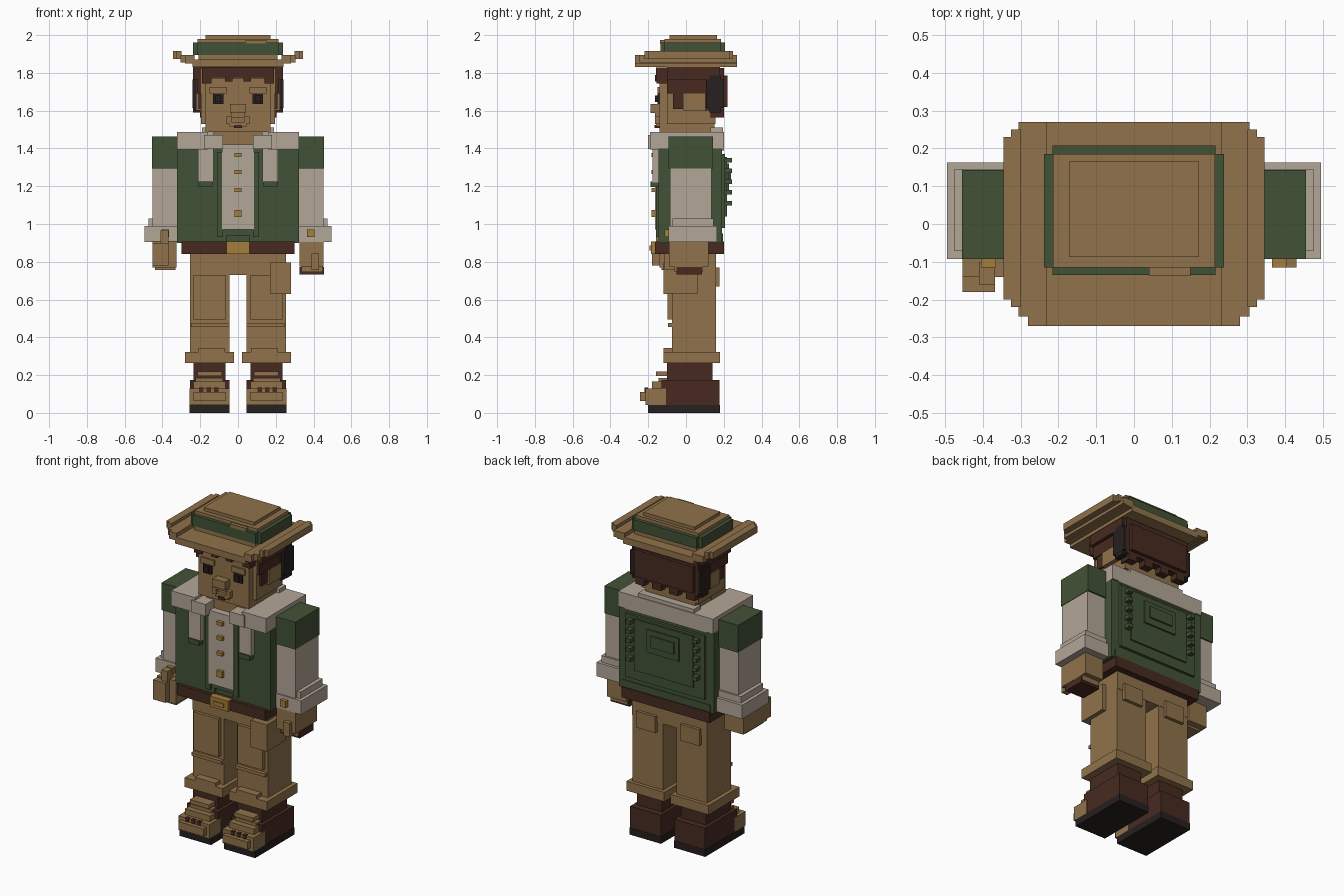
import bpy
import bmesh
from mathutils import Vector

old = bpy.data.objects.get("Cube")
if old:
    bpy.data.objects.remove(old, do_unlink=True)


def material(name, rgb):
    mat = bpy.data.materials.new(name)
    mat.use_nodes = True
    mat.diffuse_color = (*rgb, 1)
    mat.node_tree.nodes["Principled BSDF"].inputs["Base Color"].default_value = (*rgb, 1)
    return mat


TAN = material("tan", (.28, .17, .07))
GREEN = material("forest_green", (.055, .085, .037))
CREAM = material("cream", (.45, .38, .31))
BROWN = material("dark_brown", (.063, .023, .015))
BLACK = material("brown_black", (.021, .014, .014))
GOLD = material("gold", (.38, .21, .045))


def box(name, mat, x, y, z):
    """One block from its ranges; a single x is a half width."""
    if not isinstance(x, tuple):
        x = (-x, x)
    low, high = Vector((x[0], y[0], z[0])), Vector((x[1], y[1], z[1]))
    bm = bmesh.new()
    bmesh.ops.create_cube(bm, size=1)
    for v in bm.verts:
        v.co = (low + high) / 2 + v.co * (high - low)
    mesh = bpy.data.meshes.new(name)
    bm.to_mesh(mesh)
    bm.free()
    mesh.materials.append(mat)
    obj = bpy.data.objects.new(name, mesh)
    bpy.context.collection.objects.link(obj)


def pair(name, mat, x, y, z):
    """The same block on both sides of the body."""
    box("left_" + name, mat, x, y, z)
    box("right_" + name, mat, (-x[1], -x[0]), y, z)


# Hat brim, rising in steps towards the sides
box("brim_center", TAN, x=.24, y=(-.27, .27), z=(1.83, 1.87))
pair("brim_inner_step", TAN, x=(.23, .28), y=(-.27, .27), z=(1.85, 1.895))
pair("brim_middle_step", TAN, x=(.27, .305), y=(-.245, .27), z=(1.855, 1.895))
pair("brim_outer_step", TAN, x=(.3, .325), y=(-.22, .25), z=(1.873, 1.915))
pair("brim_edge", TAN, x=(.32, .345), y=(-.2, .23), z=(1.873, 1.915))

# Hat crown with its band
box("crown_base", TAN, x=.21, y=(-.13, .2), z=(1.86, 1.9))
box("hat_band_sides", GREEN, x=.238, y=(-.115, .185), z=(1.895, 1.96))
box("hat_band_ends", GREEN, x=.215, y=(-.135, .207), z=(1.895, 1.96))
box("crown_upper", TAN, x=.214, y=(-.115, .185), z=(1.95, 1.98))
box("crown_top", TAN, x=.172, y=(-.087, .165), z=(1.97, 2))
box("crown_fold", TAN, x=(.04, .15), y=(-.137, -.1), z=(1.955, 1.975))

# Head and neck
box("neck", TAN, x=.13, y=(-.12, .12), z=(1.38, 1.5))
box("head", TAN, x=.195, y=(-.1, .155), z=(1.53, 1.82))
box("face", TAN, x=.172, y=(-.14, 0), z=(1.487, 1.77))
box("jaw", TAN, x=.17, y=(-.1, .15), z=(1.487, 1.55))
pair("ear", TAN, x=(.18, .222), y=(-.015, .1), z=(1.6, 1.69))

# Facial features
pair("eye_frame", TAN, x=(.06, .15), y=(-.15, -.13), z=(1.69, 1.725))
pair("eye", BLACK, x=(.077, .132), y=(-.152, -.13), z=(1.635, 1.692))
pair("pupil", BLACK, x=(.09, .118), y=(-.165, -.14), z=(1.645, 1.68))
box("nose", TAN, x=.042, y=(-.187, -.13), z=(1.587, 1.635))
box("upper_lip", TAN, x=.035, y=(-.165, -.13), z=(1.565, 1.59))
pair("mouth_corner", TAN, x=(.035, .062), y=(-.165, -.13), z=(1.53, 1.57))
box("lower_lip", TAN, x=.045, y=(-.16, -.13), z=(1.515, 1.54))
box("mouth", BROWN, x=.02, y=(-.167, -.13), z=(1.508, 1.525))

# Hair: cap, fringe, sideburns and back
box("hair_cap", BROWN, x=.237, y=(-.1, .18), z=(1.765, 1.832))
pair("side_hair", BROWN, x=(.18, .216), y=(-.1, .18), z=(1.69, 1.8))
pair("sideburn", BROWN, x=(.18, .21), y=(-.07, -.015), z=(1.61, 1.7))
box("fringe", BROWN, x=.19, y=(-.16, -.09), z=(1.775, 1.828))
pair("fringe_tip", BROWN, x=(.14, .19), y=(-.155, -.09), z=(1.745, 1.78))
pair("fringe_lock", BROWN, x=(.03, .07), y=(-.163, -.09), z=(1.755, 1.79))
box("back_hair", BROWN, x=.222, y=(.1, .2), z=(1.6, 1.825))
box("back_hair_layer", BROWN, x=.2, y=(.15, .22), z=(1.62, 1.785))
for i in range(4):
    left = -.2 + i * .115
    box("hair_strand", BROWN, x=(left, left + .06), y=(.13, .2), z=(1.565, 1.62))
pair("hair_patch", BLACK, x=(.2, .24), y=(.105, .2), z=(1.615, 1.765))
pair("hair_patch_core", BLACK, x=(.2, .239), y=(.125, .185), z=(1.59, 1.785))

# Vest, shirt and collar
box("vest", GREEN, x=.323, y=(-.145, .19), z=(.94, 1.4))
pair("vest_hem", GREEN, x=(.06, .323), y=(-.145, .19), z=(.9, .97))
box("vest_hem_back", GREEN, x=.3, y=(-.13, .195), z=(.905, .95))
box("shirt_front", CREAM, x=.085, y=(-.163, -.1), z=(.97, 1.42))
pair("vest_edge", GREEN, x=(.08, .11), y=(-.158, -.1), z=(.93, 1.38))
pair("collar_shoulder", CREAM, x=(.16, .323), y=(-.19, .2), z=(1.395, 1.487))
pair("collar_front", CREAM, x=(.08, .18), y=(-.2, -.08), z=(1.397, 1.47))
box("collar_back", CREAM, x=.28, y=(.11, .2), z=(1.39, 1.487))
box("collar_ridge", CREAM, x=.19, y=(.13, .195), z=(1.45, 1.51))
pair("strap", CREAM, x=(.13, .213), y=(-.178, -.13), z=(1.22, 1.41))
pair("strap_end", GREEN, x=(.135, .208), y=(-.187, -.13), z=(1.195, 1.225))
for height in (1.055, 1.18, 1.275, 1.365):
    size = .019 if height < 1.1 else .011
    box("shirt_button", GOLD, x=.019, y=(-.183, -.15), z=(height - size, height + size))

# Raised back panel with studs and a pouch
box("back_panel", GREEN, x=.27, y=(.15, .207), z=(.98, 1.37))
box("back_panel_inner", GREEN, x=.2, y=(.15, .218), z=(1.04, 1.355))
box("back_pouch", GREEN, x=.11, y=(.2, .228), z=(1.18, 1.32))
box("back_pouch_flap", GREEN, x=.08, y=(.2, .238), z=(1.22, 1.29))
for i in range(5):
    height = 1.11 + i * .057
    pair("back_stud", GREEN, x=(.21, .24), y=(.19, .243), z=(height - .012, height + .012))

# Belt and buckle
box("belt", BROWN, x=.3, y=(-.165, .2), z=(.842, .907))
box("buckle", GOLD, x=.062, y=(-.185, -.15), z=(.842, .907))
box("buckle_bar", GOLD, x=.035, y=(-.192, -.15), z=(.86, .885))

# Sleeves and cuffs
pair("upper_sleeve", GREEN, x=(.31, .455), y=(-.093, .143), z=(1.295, 1.463))
pair("lower_sleeve", CREAM, x=(.31, .452), y=(-.085, .135), z=(.98, 1.3))
pair("sleeve_fold", CREAM, x=(.31, .475), y=(-.072, .145), z=(.98, 1.03))
pair("sleeve_cuff", CREAM, x=(.31, .495), y=(-.093, .163), z=(.905, .99))
pair("cuff_button", GOLD, x=(.365, .405), y=(-.115, -.08), z=(.93, .97))

# Left hand, lowered, with a dark grip
box("left_hand", TAN, x=(.325, .453), y=(-.09, .12), z=(.775, .91))
box("left_fingers", TAN, x=(.335, .45), y=(-.06, .09), z=(.745, .8))
box("left_thumb", TAN, x=(.39, .43), y=(-.115, -.06), z=(.757, .843))
box("left_grip", BROWN, x=(.325, .455), y=(-.05, .085), z=(.732, .773))

# Right hand, a fist reaching forward with the thumb up
box("right_hand", TAN, x=(-.453, -.325), y=(-.14, .09), z=(.77, .91))
box("right_fingers", TAN, x=(-.453, -.368), y=(-.18, -.1), z=(.78, .9))
box("right_knuckles", TAN, x=(-.44, -.33), y=(-.13, .05), z=(.757, .8))
box("right_thumb", TAN, x=(-.41, -.368), y=(-.16, -.1), z=(.86, .965))

# Trousers
box("hips", TAN, x=.255, y=(-.078, .16), z=(.73, .85))
pair("trouser_leg", TAN, x=(.045, .255), y=(-.073, .158), z=(.28, .74))
pair("thigh_panel", TAN, x=(.065, .235), y=(-.097, -.05), z=(.495, .73))
pair("knee_seam", TAN, x=(.045, .25), y=(-.095, -.05), z=(.455, .475))
pair("back_pocket", TAN, x=(.085, .215), y=(.14, .178), z=(.67, .77))
pair("trouser_cuff", TAN, x=(.022, .28), y=(-.12, .18), z=(.265, .322))
pair("cuff_fold", TAN, x=(.07, .21), y=(-.12, .0), z=(.3, .343))
box("side_pocket", TAN, x=(.17, .28), y=(-.12, .06), z=(.63, .795))

# Boots
pair("boot_shaft", BROWN, x=(.065, .235), y=(-.1, .14), z=(.16, .27))
pair("boot_foot", BROWN, x=(.046, .255), y=(-.13, .178), z=(.04, .175))
pair("boot_sole", BLACK, x=(.044, .257), y=(-.2, .18), z=(0, .043))
pair("toe_cap", TAN, x=(.045, .256), y=(-.215, -.105), z=(.043, .13))
pair("toe_tip", TAN, x=(.065, .235), y=(-.243, -.2), z=(.063, .11))
pair("boot_tongue", TAN, x=(.065, .235), y=(-.18, -.09), z=(.12, .165))
pair("boot_upper_step", TAN, x=(.08, .225), y=(-.145, -.09), z=(.155, .185))
pair("boot_strap", TAN, x=(.085, .215), y=(-.16, -.08), z=(.195, .22))
for center in (.115, .155, .195):
    pair("boot_lace", BROWN, x=(center - .012, center + .012), y=(-.22, -.2), z=(.108, .134))
